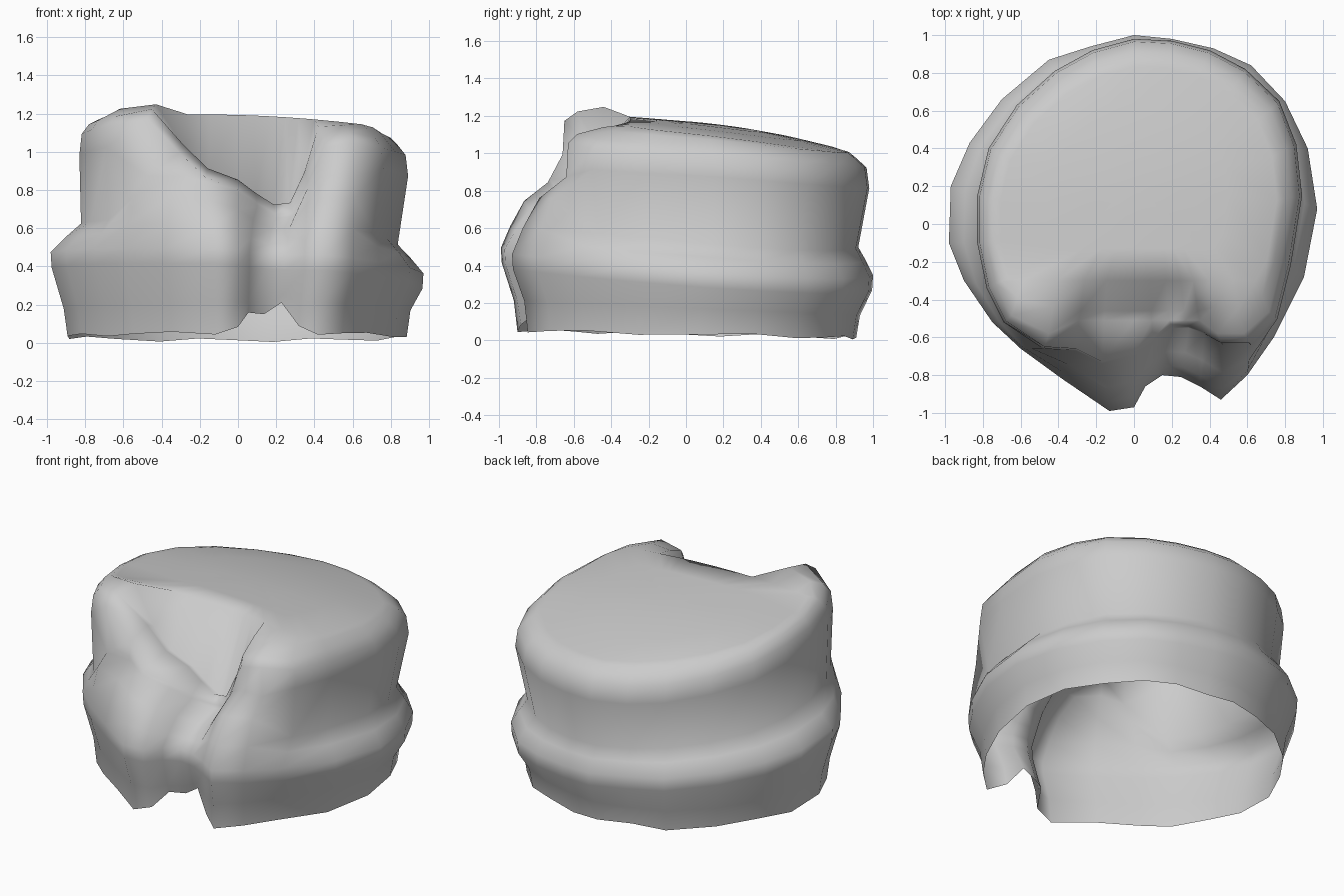
import bpy, bmesh, math
from mathutils import Vector

if "Cube" in bpy.data.objects:
    bpy.data.objects.remove(bpy.data.objects["Cube"])

# Outline columns: band x, y / crown x, y, z (counter-clockwise from the right)
COLS = [
    (.97, .08, .89, .15, 1.01), (.92, .40, .86, .42, .99), (.80, .65, .77, .65, .97),
    (.62, .84, .59, .82, .96), (.42, .93, .40, .92, .95), (.20, .98, .20, .97, .95),
    (0, 1, 0, .98, .95), (-.23, .94, -.22, .92, .96), (-.45, .87, -.42, .81, .98),
    (-.70, .66, -.62, .63, 1.02), (-.87, .43, -.77, .40, 1.06), (-.97, .20, -.83, .15, 1.1),
    (-.98, -.10, -.83, -.10, 1.12), (-.90, -.30, -.78, -.34, 1.14), (-.75, -.52, -.69, -.52, 1.16),
    (-.60, -.66, -.48, -.66, 1.2), (-.38, -.82, -.31, -.67, 1.02), (-.13, -.99, -.17, -.74, .89),
    (0, -.97, 0, -.70, .83), (.06, -.86, .10, -.62, .76), (.15, -.80, .20, -.55, .70),
    (.25, -.81, .29, -.55, .71), (.35, -.86, .37, -.58, .87), (.46, -.93, .47, -.64, 1.05),
    (.60, -.80, .62, -.64, 1.08), (.74, -.60, .76, -.50, 1.05), (.90, -.28, .83, -.22, 1.03)]
NOTCH = {18: .03, 19: .10, 20: .11, 21: .16, 22: .03}   # raised hem at the front


def deck_z(x, y):
    return 1.175 - .08 * y - .12 * max(y, 0) ** 2 - .07 * x * x - .03 * x


def column(i, c):
    """Points of one vertical strip, hem to deck centre."""
    bx, by, cx, cy, cz = c
    b, k = Vector((bx, by)), Vector((cx, cy))
    zb = .385 - .05 * bx - .07 * by
    hem = .04 - .02 * by + .01 * math.sin(i * 2.1) + NOTCH.get(i, 0)
    pts = [(*(b * .91), hem), (*(b * .93), max(.18 - .04 * by, hem + .04)),
           (*(b * .995), zb - .04), (*b, zb + .04)]
    # band top: sloping lobes at the front, a pinched waist elsewhere
    if 15 <= i <= 24:
        top = min(cz - .04, .88)
        pts += [(*k.lerp(b, t), zb + (top - zb) * h) for t, h in ((.8, .4), (.5, .75))]
        pts.append((cx, cy, top))
    else:
        pinch = .965 - .025 * bx - .025 * max(by, 0)
        pts += [(*(k * pinch).lerp(b, .5), zb + .12), (*(k * pinch), zb + .19),
                (cx, cy, cz - .13)]
    pts.append((cx * .985, cy * .985, cz - .02))
    # rounded rim, then a valley or a soft rise to the deck edge
    valley = 16 <= i <= 22
    rx, ry = cx * .94, max(cy * .93, -.51 if valley else -.58)
    dx, dy = cx * .85, max(cy * .85, -.3)
    edge = deck_z(dx, dy)
    pts.append((rx, ry, cz + .03))
    if valley:
        pts.append((rx * .97, -.46, cz + .01))
    else:
        lift = .04 if i in (14, 15) else .01
        pts.append(((rx + dx) / 2, (ry + dy) / 2, (cz + .03 + edge) / 2 + lift))
    pts.append((dx, dy, edge))
    for s in (.66, .33):
        x, y = dx * s, .2 + (dy - .2) * s
        pts.append((x, y, deck_z(x, y)))
    return pts


# Cap shell: loft of all columns, open underneath
bm = bmesh.new()
grid = [[bm.verts.new(p) for p in column(i, c)] for i, c in enumerate(COLS)]
centre = bm.verts.new((0, .2, deck_z(0, .2)))
for i, a in enumerate(grid):
    n = grid[(i + 1) % len(grid)]
    for j in range(len(a) - 1):
        bm.faces.new((a[j], n[j], n[j + 1], a[j + 1]))
    bm.faces.new((a[-1], n[-1], centre))
for f in bm.faces:
    f.smooth = True
# Rest the hem on the ground
low = min(v.co.z for v in bm.verts)
bmesh.ops.translate(bm, verts=bm.verts, vec=(0, 0, .005 - low))
mesh = bpy.data.meshes.new("cap_shell")
bm.to_mesh(mesh)
bm.free()
bpy.context.collection.objects.link(bpy.data.objects.new("cap_shell", mesh))
